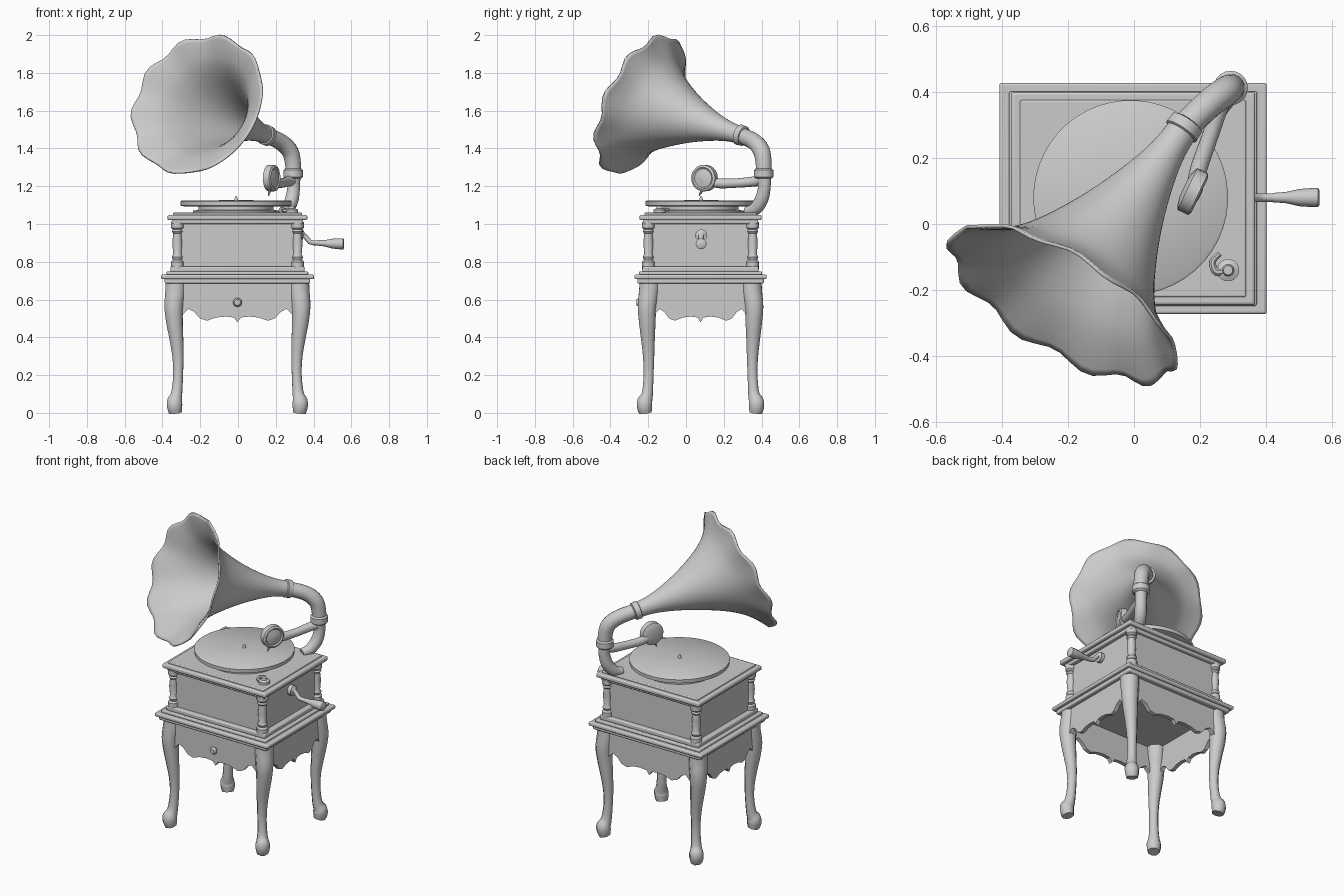
import bpy, bmesh, math
from mathutils import Vector, Matrix

cube = bpy.data.objects.get("Cube")
if cube:
    bpy.data.objects.remove(cube, do_unlink=True)

GREY = (0.6, 0.6, 0.6, 1)
mat = bpy.data.materials.new("plain_grey")
mat.use_nodes = True
mat.diffuse_color = GREY
mat.node_tree.nodes["Principled BSDF"].inputs["Base Color"].default_value = GREY

CX, CY = -0.003, 0.077          # centre of the cabinet
CORNERS = {"front_right": (-1, -1), "front_left": (1, -1),
           "back_right": (-1, 1), "back_left": (1, 1)}


def finish(name, bm, angle=40):
    bmesh.ops.recalc_face_normals(bm, faces=bm.faces)
    mesh = bpy.data.meshes.new(name)
    bm.to_mesh(mesh)
    bm.free()
    mesh.materials.append(mat)
    obj = bpy.data.objects.new(name, mesh)
    bpy.context.collection.objects.link(obj)
    bpy.ops.object.select_all(action='DESELECT')
    obj.select_set(True)
    bpy.context.view_layer.objects.active = obj
    bpy.ops.object.shade_smooth_by_angle(angle=math.radians(angle))
    return obj


def slab(name, hx, hy, z0, z1, bevel=0.0):
    """Box centred on the cabinet, with optional rounded edges."""
    bm = bmesh.new()
    bmesh.ops.create_cube(bm, size=1, matrix=Matrix.Translation((CX, CY, (z0 + z1) / 2))
                          @ Matrix.Diagonal((2 * hx, 2 * hy, z1 - z0, 1)))
    obj = finish(name, bm)
    if bevel:
        mod = obj.modifiers.new("rounded_edge", 'BEVEL')
        mod.width, mod.segments = bevel, 3
    return obj


def smooth_path(points, steps=5):
    """Catmull-Rom curve through (x, y, z, radius) points."""
    p = [Vector(q) for q in points]
    p = [2 * p[0] - p[1]] + p + [2 * p[-1] - p[-2]]
    out = []
    for a, b, c, d in zip(p, p[1:], p[2:], p[3:]):
        for i in range(steps):
            t = i / steps
            out.append(0.5 * (2 * b + (c - a) * t + (2 * a - 5 * b + 4 * c - d) * t ** 2
                              + (3 * b - a - 3 * c + d) * t ** 3))
    return out + [p[-2]]


def sweep(name, points, sides=16, caps=True, normals=None, wave=None, angle=40):
    """Round section carried along (x, y, z, radius) points."""
    pts = [Vector(p) for p in points]
    pos = [p.to_3d() for p in pts]
    bm = bmesh.new()
    rings, side, last = [], None, len(pts) - 1
    for i, p in enumerate(pts):
        n = normals[i] if normals else pos[min(i + 1, last)] - pos[max(i - 1, 0)]
        n = n.normalized()
        if side is None:
            side = n.orthogonal()
        side = (side - n * side.dot(n)).normalized()
        other = n.cross(side)
        ring = []
        for k in range(sides):
            a = math.tau * (k + 0.5) / sides
            grow, push = wave(i / last, a) if wave else (1, 0)
            ring.append(bm.verts.new(pos[i] + n * push + p.w * grow
                                     * (side * math.cos(a) + other * math.sin(a))))
        rings.append(ring)
    for r, s in zip(rings, rings[1:]):
        for k in range(sides):
            m = (k + 1) % sides
            bm.faces.new((r[k], r[m], s[m], s[k]))
    if caps:
        bm.faces.new(rings[0])
        bm.faces.new(rings[-1])
    return finish(name, bm, angle)


def turned(name, x, y, profile, sides=32):
    """Upright turned part from (z, radius) pairs."""
    return sweep(name, [(x, y, z, r) for z, r in profile], sides)


# Stand: table top mouldings
slab("table_moulding", 0.385, 0.335, 0.685, 0.715, 0.008)
slab("table_top", 0.405, 0.35, 0.708, 0.732, 0.008)
slab("table_step", 0.375, 0.325, 0.73, 0.748, 0.006)

# Stand: four curved legs
LEG = [(0, .328, .292, .036), (.03, .332, .296, .043), (.06, .332, .295, .043),
       (.1, .322, .282, .032), (.2, .314, .275, .028), (.3, .315, .275, .032),
       (.4, .324, .279, .04), (.48, .333, .282, .047), (.56, .337, .283, .053),
       (.64, .328, .272, .058), (.7, .325, .268, .058)]
for corner, (sx, sy) in CORNERS.items():
    sweep(corner + "_leg", smooth_path([(CX + sx * x, CY + sy * y, z, r)
                                        for z, x, y, r in LEG], 3), 8, angle=50)

# Stand: scalloped apron boards
SCALLOP = [(0, .48), (.06, .505), (.2, .51), (.36, .505), (.52, .488), (.64, .5),
           (.74, .535), (.84, .55), (1, .5)]


def apron(name, axis, sign, half, depth):
    outline = [(-u, z) for u, z in SCALLOP[:0:-1]] + SCALLOP
    bm = bmesh.new()
    rows = []
    for d in (depth, depth - 0.025):
        for top in (False, True):
            row = []
            for u, z in outline:
                across, along = sign * d, u * half
                x, y = (across, along) if axis == 'x' else (along, across)
                row.append(bm.verts.new((CX + x, CY + y, 0.7 if top else z)))
            rows.append(row)
    ring = [rows[0], rows[1], rows[3], rows[2]]
    for r, s in zip(ring, ring[1:] + ring[:1]):
        for i in range(len(r) - 1):
            bm.faces.new((r[i], r[i + 1], s[i + 1], s[i]))
    for i in (0, -1):
        bm.faces.new([r[i] for r in ring])
    finish(name, bm, 30)


for label, sign in (("front", -1), ("back", 1)):
    apron(label + "_apron", 'y', sign, 0.31, 0.305)
for label, sign in (("right", -1), ("left", 1)):
    apron(label + "_apron", 'x', sign, 0.26, 0.36)
sweep("drawer_knob", [(CX, -.22, .585, .012), (CX, -.24, .585, .012),
                      (CX, -.248, .585, .024), (CX, -.262, .585, .016)], 12)

# Cabinet
slab("cabinet_base", 0.355, 0.308, 0.745, 0.775, 0.008)
slab("cabinet_body", 0.322, 0.282, 0.77, 1.005)
slab("cabinet_cornice", 0.348, 0.304, 1.0, 1.024, 0.008)
slab("cabinet_lid", 0.37, 0.323, 1.02, 1.048, 0.009)
slab("lid_step", 0.342, 0.298, 1.045, 1.06, 0.005)
COLUMN = [(.76, .034), (.8, .034), (.81, .024), (.825, .03), (.84, .022), (.9, .027),
          (.95, .022), (.96, .03), (.97, .024), (.98, .034), (1.01, .034)]
for corner, (sx, sy) in CORNERS.items():
    turned(corner + "_column", CX + sx * .318, CY + sy * .276, COLUMN, 12)

# Turntable
turned("turntable_hub", -.01, .08, [(1.05, .23), (1.07, .23), (1.075, .2), (1.1, .2)])
turned("turntable", -.01, .08, [(1.092, .27), (1.097, .294), (1.12, .295), (1.125, .288),
                                (1.126, .02)], 48)
turned("spindle", -.01, .08, [(1.12, .012), (1.14, .007), (1.148, .002)], 10)

# Brake on the lid
turned("brake_knob", .285, -.14, [(1.055, .034), (1.075, .034), (1.082, .018), (1.095, .014)], 16)
sweep("brake_lever", smooth_path([(.285, -.14, 1.07, .012), (.25, -.145, 1.072, .012),
                                  (.238, -.115, 1.075, .011), (.26, -.09, 1.075, .008)]), 8)

# Crank
sweep("crank_rod", [(.3, .08, .94, .032), (.342, .08, .94, .032), (.348, .08, .94, .013),
                    (.36, .08, .93, .013), (.38, .08, .905, .013), (.4, .08, .9, .013),
                    (.44, .08, .9, .013)], 12)
sweep("crank_handle", [(.42, .08, .9, .014), (.46, .08, .898, .017), (.5, .08, .896, .026),
                       (.54, .08, .895, .029), (.557, .08, .895, .029), (.562, .08, .895, .022)], 12)

# Support bracket and elbow pipe
sweep("support_bracket", smooth_path([(.235, .32, 1.065, .025), (.262, .365, 1.08, .034),
                                      (.285, .4, 1.13, .036), (.295, .415, 1.2, .034),
                                      (.293, .412, 1.27, .038)]))
sweep("elbow_pipe", smooth_path([(.293, .412, 1.25, .042), (.291, .411, 1.32, .043),
                                 (.275, .4, 1.385, .045), (.225, .362, 1.435, .044),
                                 (.14, .28, 1.475, .043)]))
turned("pipe_joint", .293, .412, [(1.24, .04), (1.25, .052), (1.285, .052), (1.295, .04)], 20)

# Sound arm and sound box
sweep("sound_arm", smooth_path([(.293, .412, 1.235, .03), (.262, .36, 1.225, .027),
                                (.232, .27, 1.217, .025), (.2, .18, 1.215, .026),
                                (.186, .13, 1.225, .024)]))
axis = Vector((.9, -.43, 0)).normalized()
centre = Vector((.178, .098, 1.243))
sweep("sound_box", [(*(centre + axis * d), r) for d, r in
                    ((-.03, .03), (-.024, .058), (-.018, .07), (.018, .07), (.024, .058),
                     (.018, .05), (.026, .015))], 20,
      normals=[axis] * 7)
sweep("needle", [(.17, .09, 1.19, .012), (.162, .07, 1.15, .003)], 8)

# Horn: flared bell with ten petals
NECK, RIM = Vector((.15, .29, 1.47)), Vector((-.215, -.24, 1.632))
RIM_DIR = Vector((-.48, -.795, .372))
FLARE = [(0, .042), (.1, .046), (.22, .062), (.36, .09), (.5, .125), (.64, .168),
         (.76, .212), (.87, .268), (.95, .335), (1, .39)]
start_dir = (RIM - NECK).normalized()
path, dirs = [], []
for q in smooth_path([(t, 0, 0, r) for t, r in FLARE], 3):
    path.append((*NECK.lerp(RIM, q.x), q.w))
    dirs.append(start_dir.lerp(RIM_DIR, q.x))


def petals(t, a):
    ripple = math.cos(10 * a) * t ** 6
    return 1 + 0.022 * ripple, 0.012 * ripple


horn = sweep("horn", path, 60, caps=False, normals=dirs, wave=petals, angle=60)
thick = horn.modifiers.new("thickness", 'SOLIDIFY')
thick.thickness, thick.offset = 0.01, 0
sweep("horn_collar", [(*(NECK + start_dir * d), r) for d, r in
                      ((-.025, .042), (-.02, .053), (.012, .055), (.018, .044))], 24)
